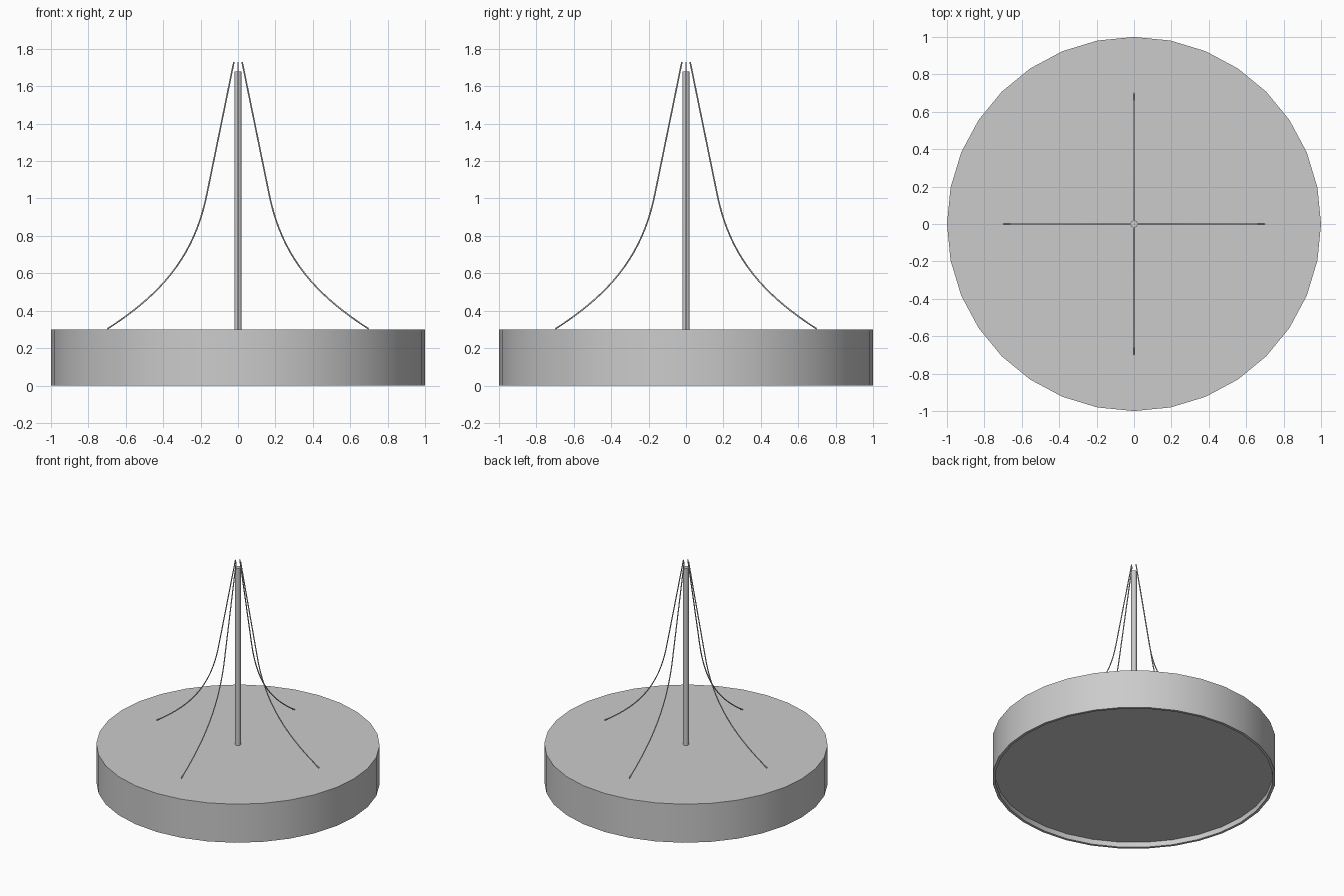
import bpy
import bmesh
import math
from mathutils import Vector
from mathutils.geometry import interpolate_bezier

if "Cube" in bpy.data.objects:
    bpy.data.objects.remove(bpy.data.objects["Cube"])

grey = bpy.data.materials.new("light grey")
grey.use_nodes = True
grey.diffuse_color = (0.6, 0.6, 0.6, 1)
grey.node_tree.nodes["Principled BSDF"].inputs["Base Color"].default_value = (0.6, 0.6, 0.6, 1)

BASE_TOP = 0.3
POLE_TOP = 1.68


def finish(obj):
    """Assign the material and smooth the rounded sides."""
    obj.data.materials.clear()
    obj.data.materials.append(grey)
    bpy.ops.object.select_all(action='DESELECT')
    obj.select_set(True)
    bpy.context.view_layer.objects.active = obj
    bpy.ops.object.shade_smooth_by_angle(angle=math.radians(50))


def cylinder(name, radius, bottom, top, sides):
    bpy.ops.mesh.primitive_cylinder_add(
        vertices=sides, radius=radius, depth=top - bottom,
        location=(0, 0, (top + bottom) / 2))
    obj = bpy.context.object
    obj.name = name
    return obj


# Round base with a thin rim and a shallow recess underneath
base = cylinder("base", 1, 0, BASE_TOP, 32)
bm = bmesh.new()
bm.from_mesh(base.data)
bm.normal_update()
under = [f for f in bm.faces if f.normal.z < -0.9]
bmesh.ops.inset_region(bm, faces=under, thickness=0.02)
wall = bmesh.ops.extrude_face_region(bm, geom=under)["geom"]
bmesh.ops.translate(bm, vec=(0, 0, 0.04),
                    verts=[v for v in wall if isinstance(v, bmesh.types.BMVert)])
bmesh.ops.delete(bm, geom=[f for f in under if f.is_valid], context='FACES')
bmesh.ops.recalc_face_normals(bm, faces=bm.faces)
bm.to_mesh(base.data)
bm.free()
finish(base)

# Central pole
finish(cylinder("pole", 0.02, BASE_TOP, POLE_TOP, 16))

# Wire path: straight from the top, then flaring out to the base
flare = [Vector(p) for p in ((0.165, 0, 1.03), (0.23, 0, 0.7),
                             (0.4, 0, 0.495), (0.698, 0, 0.303))]
path = [Vector((0.022, 0, 1.73))] + interpolate_bezier(*flare, 20)


def wire(name, angle):
    curve = bpy.data.curves.new(name, 'CURVE')
    curve.dimensions = '3D'
    curve.bevel_depth = 0.004
    curve.bevel_resolution = 2
    curve.use_fill_caps = True
    spline = curve.splines.new('POLY')
    spline.points.add(len(path) - 1)
    for point, co in zip(spline.points, path):
        point.co = (*co, 1)
    obj = bpy.data.objects.new(name, curve)
    bpy.context.collection.objects.link(obj)
    obj.rotation_euler.z = angle
    bpy.ops.object.select_all(action='DESELECT')
    obj.select_set(True)
    bpy.context.view_layer.objects.active = obj
    bpy.ops.object.convert(target='MESH')
    finish(bpy.context.object)


# Four stay wires, a quarter turn apart
for i, side in enumerate(("left", "back", "right", "front")):
    wire(side + "_wire", i * math.pi / 2)
